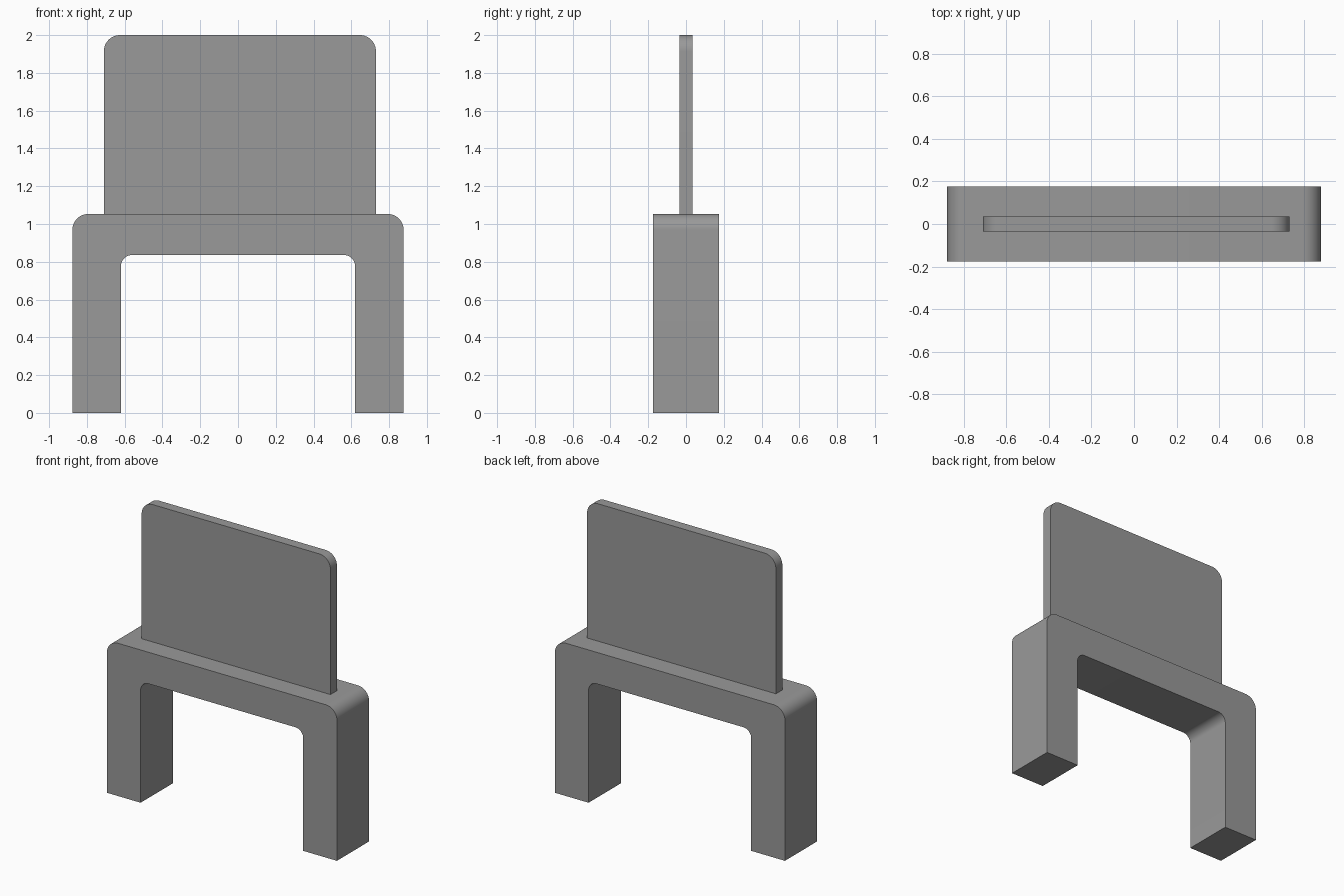
import bpy
import bmesh
from math import radians, sin, cos, pi

cube = bpy.data.objects.get("Cube")
if cube:
    bpy.data.objects.remove(cube, do_unlink=True)


def make_material(name, colour):
    mat = bpy.data.materials.new(name)
    mat.use_nodes = True
    mat.diffuse_color = colour
    mat.node_tree.nodes["Principled BSDF"].inputs["Base Color"].default_value = colour
    return mat


grey = make_material("plain grey", (0.32, 0.32, 0.32, 1))


def arch(left, right, bottom, top, radius, steps=12):
    """Outline up the left side, over two rounded corners, down the right."""
    points = [(left, bottom)]
    for cx, start in ((left + radius, pi), (right - radius, pi / 2)):
        for i in range(steps + 1):
            a = start - i / steps * pi / 2
            points.append((cx + radius * cos(a), top - radius + radius * sin(a)))
    return points + [(right, bottom)]


def extrude_profile(name, profile, depth, material):
    """Extrude an x-z outline along y, centred on y = 0."""
    bm = bmesh.new()
    face = bm.faces.new([bm.verts.new((x, -depth / 2, z)) for x, z in profile])
    grown = bmesh.ops.extrude_face_region(bm, geom=[face], use_keep_orig=True)
    moved = [v for v in grown["geom"] if isinstance(v, bmesh.types.BMVert)]
    bmesh.ops.translate(bm, verts=moved, vec=(0, depth, 0))
    bmesh.ops.recalc_face_normals(bm, faces=bm.faces)
    mesh = bpy.data.meshes.new(name)
    bm.to_mesh(mesh)
    bm.free()
    mesh.materials.append(material)
    obj = bpy.data.objects.new(name, mesh)
    bpy.context.collection.objects.link(obj)
    bpy.ops.object.select_all(action="DESELECT")
    obj.select_set(True)
    bpy.context.view_layer.objects.active = obj
    bpy.ops.object.shade_smooth_by_angle(angle=radians(30))
    return obj


# Bridge-shaped base: outer arch joined to the reversed inner arch
seat_height = 1.053
outer = arch(-0.877, 0.877, 0, seat_height, 0.085)
inner = arch(-0.62, 0.62, 0, 0.836, 0.06)
extrude_profile("arched_base", outer + inner[::-1], 0.35, grey)

# Thin upright panel, slightly off centre, standing on the base
extrude_profile("back_panel", arch(-0.71, 0.73, seat_height, 2, 0.085), 0.07, grey)
